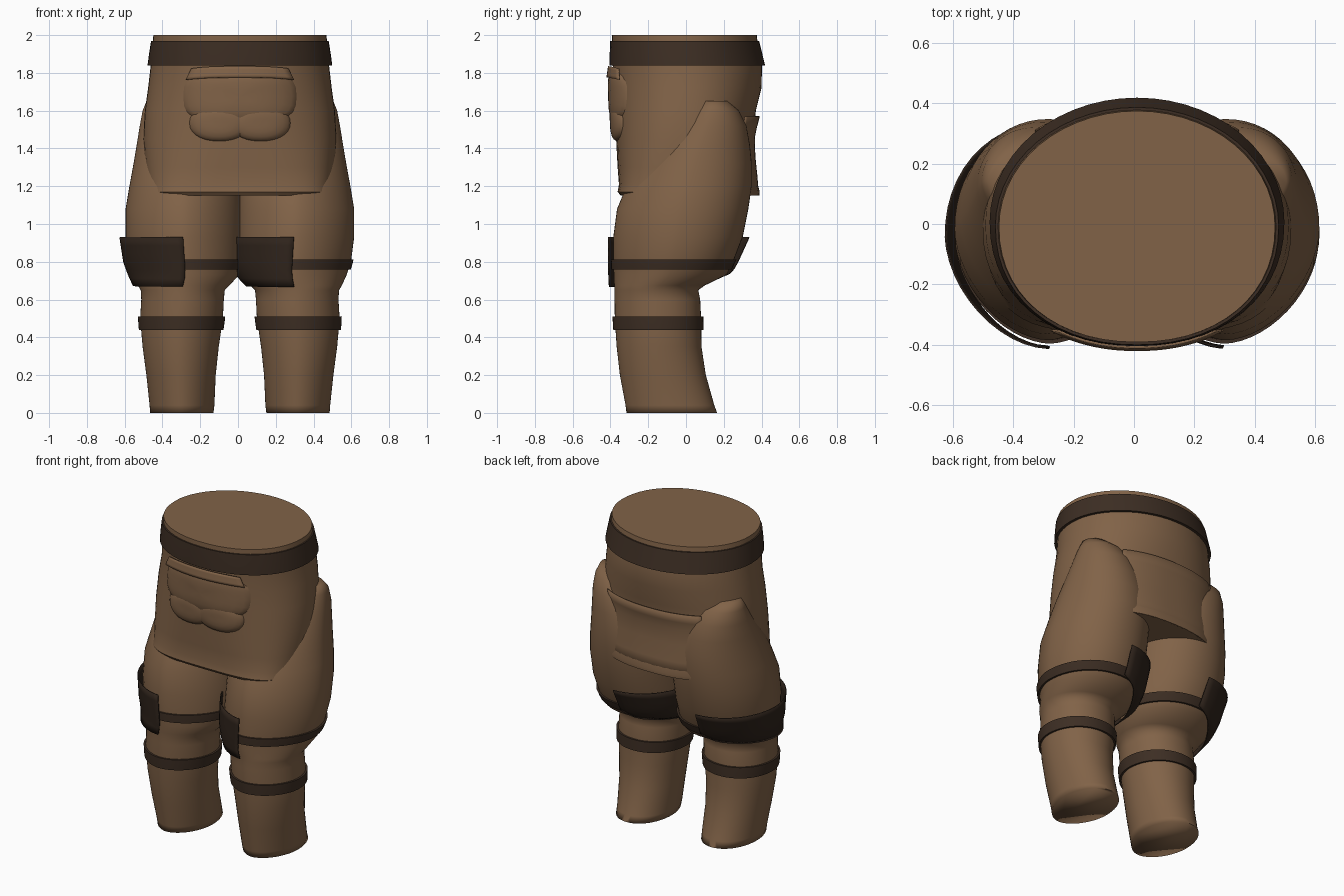
import bpy, bmesh, math

if "Cube" in bpy.data.objects:
    bpy.data.objects.remove(bpy.data.objects["Cube"])

CX = 0.01  # legs mirror about this line


def material(name, rgb):
    m = bpy.data.materials.new(name)
    m.diffuse_color = (*rgb, 1)
    m.use_nodes = True
    m.node_tree.nodes["Principled BSDF"].inputs["Base Color"].default_value = m.diffuse_color
    return m


CLOTH = material("brown cloth", (0.22, 0.124, 0.064))
STRAP = material("dark strap", (0.046, 0.027, 0.017))
PAD = material("dark pad leather", (0.028, 0.017, 0.011))

# sections: z, x min, x max, y min, y max, roundness front, roundness back
TORSO = [(1.15, -.48, .48, -.345, .388, 3.7, 2.4), (1.17, -.49, .49, -.362, .39, 3.7, 2.4),
         (1.21, -.493, .493, -.355, .38, 3.4, 2.4), (1.3, -.503, .503, -.362, .365, 2.9, 2.4),
         (1.45, -.512, .512, -.37, .355, 2.4, 2.3), (1.6, -.503, .503, -.378, .37, 2.2, 2.15),
         (1.72, -.486, .486, -.382, .40, 2.15, 2.05), (1.84, -.472, .472, -.388, .402, 2.15, 2.0),
         (1.95, -.463, .463, -.392, .38, 2.15, 2.0), (2.0, -.458, .458, -.392, .375, 2.15, 2.0)]
LEG = [(0, .14, .475, -.315, .165), (.04, .135, .478, -.32, .15),
       (.2, .128, .495, -.35, .105), (.35, .112, .515, -.367, .082),
       (.5, .09, .528, -.377, .08), (.6, .085, .522, -.378, .075),
       (.65, .08, .525, -.378, .065), (.675, .055, .54, -.38, .1),
       (.73, .005, .565, -.383, .215), (.8, -.01, .588, -.385, .25),
       (.93, -.01, .605, -.385, .30), (1.08, -.01, .605, -.365, .33),
       (1.2, .0, .585, -.315, .348), (1.32, .03, .563, -.25, .348),
       (1.42, .08, .546, -.17, .338), (1.52, .15, .53, -.08, .32),
       (1.6, .22, .515, .0, .28), (1.65, .3, .495, .06, .22)]
LEG = [s + ((1.85 if s[0] < .7 else 1.75), 2.08) for s in LEG]


def section(table, z):
    z = min(max(z, table[0][0]), table[-1][0])
    for a, b in zip(table, table[1:]):
        if z <= b[0]:
            t = (z - a[0]) / (b[0] - a[0])
            return [p + (q - p) * t for p, q in zip(a[1:], b[1:])]


def surf(table, z, ang, off=0.0, side=1):
    """Point on a superellipse section, pushed out by off."""
    x0, x1, y0, y1, front, back = section(table, z)
    c, s = math.cos(ang), math.sin(ang)
    power = front if s < 0 else back
    ex = math.copysign(abs(c) ** (2 / power), c)
    ey = math.copysign(abs(s) ** (2 / power), s)
    x = (x0 + x1) / 2 + ex * ((x1 - x0) / 2 + off)
    y = (y0 + y1) / 2 + ey * ((y1 - y0) / 2 + off)
    return (CX + side * x, y, z)


def build(name, rows, mat, closed=True, caps=False, thick=0.0, angle=40):
    bm = bmesh.new()
    grid = [[bm.verts.new(p) for p in row] for row in rows]
    n = len(grid[0])
    for a, b in zip(grid, grid[1:]):
        for i in range(n if closed else n - 1):
            j = (i + 1) % n
            bm.faces.new((a[i], a[j], b[j], b[i]))
    if caps:
        bm.faces.new(grid[0])
        bm.faces.new(grid[-1])
    bmesh.ops.recalc_face_normals(bm, faces=bm.faces)
    me = bpy.data.meshes.new(name)
    bm.to_mesh(me)
    bm.free()
    ob = bpy.data.objects.new(name, me)
    bpy.context.collection.objects.link(ob)
    me.materials.append(mat)
    bpy.ops.object.select_all(action='DESELECT')
    ob.select_set(True)
    bpy.context.view_layer.objects.active = ob
    bpy.ops.object.shade_smooth_by_angle(angle=math.radians(angle))
    if thick:
        mod = ob.modifiers.new("thickness", "SOLIDIFY")
        mod.thickness = thick
        mod.offset = 0
    return ob


def ring(table, z, off=0.0, side=1, n=56):
    return [surf(table, z, 2 * math.pi * i / n, off, side) for i in range(n)]


def arc(table, z0, z1, a0, a1, off0, off1, side=1, n=24):
    """Row of points whose height (late in the sweep) and offset change along the arc."""
    return [surf(table, z0 + (z1 - z0) * (i / n) ** 4, math.radians(a0 + (a1 - a0) * i / n),
                 off0 + (off1 - off0) * i / n, side) for i in range(n + 1)]


# torso with hem, and waist belt
build("torso", [ring(TORSO, s[0]) for s in TORSO], CLOTH, caps=True)
build("waist_belt", [ring(TORSO, 1.84, 0), ring(TORSO, 1.84, .017), ring(TORSO, 1.90, .014),
                     ring(TORSO, 1.97, .009), ring(TORSO, 1.97, 0)], STRAP)


def front_y(x, z):
    x0, x1, y0, y1, p, _ = section(TORSO, z)
    h = (x1 - x0) / 2
    return (y0 + y1) / 2 + (y0 - y1) / 2 * (1 - min(1, abs(x / h)) ** p) ** (1 / p)


def bulge(name, cx, cz, hx, hz, depth, power=3.0):
    """Padded cloth pillow sitting on the front of the torso."""
    n, rows = 28, []
    for r in (1.0, .97, .9, .75, .5, .25, .02):
        row = []
        for i in range(n):
            a = 2 * math.pi * i / n
            c, s = math.cos(a), math.sin(a)
            x = cx + hx * r * math.copysign(abs(c) ** (2 / power), c)
            z = cz + hz * r * math.copysign(abs(s) ** (2 / power), s)
            row.append((CX + x, front_y(x, z) + .008 - (depth + .008) * (1 - r ** 4) ** .5, z))
        rows.append(row)
    build(name, rows, CLOTH, caps=True)


# front pouch: body, two lower lobes, folded flap
bulge("pouch_body", 0, 1.675, .305, .145, .032)
for side, label in ((-1, "left"), (1, "right")):
    bulge("pouch_lobe_" + label, side * .11, 1.535, .16, .098, .03, 2.2)
flap = []
for k in range(5):
    t = k / 4
    hw = .285 - .03 * t
    z = 1.775 + .06 * t
    flap.append([(CX + hw * u / 8, front_y(hw * u / 8, z) - .033 + .012 * t, z - .012 * (abs(u) / 8) ** 3)
                 for u in range(-8, 9)])
build("pouch_flap", flap, CLOTH, closed=False, thick=.008)

# rear pocket with an open lip at the top
build("rear_pocket", [arc(TORSO, z, z, 52, 128, o, o) for z, o in
                      ((1.15, -.004), (1.25, .003), (1.36, .004), (1.46, .007), (1.51, .012), (1.57, .022))],
      CLOTH, closed=False, thick=.004)


def strap(name, z0, z1, side, off=.012):
    z = (z0, z0, (z0 + z1) / 2, z1, z1)
    build(name, [ring(LEG, h, o, side) for h, o in zip(z, (0, off, off, off, 0))], STRAP)


# legs, straps and thigh pads
for side, label in ((-1, "left"), (1, "right")):
    build("leg_" + label, [ring(LEG, s[0], 0, side) for s in LEG], CLOTH, caps=True, angle=110)
    strap("shin_strap_" + label, .44, .51, side)
    strap("thigh_strap_" + label, .76, .812, side)
    # each pad wraps the same (left-hand) half of its leg
    a0, a1 = (-89, 88) if side < 0 else (267, 92)
    rows = []
    for k in range(7):
        t = k / 6
        rows.append(arc(LEG, .668 + .262 * t, .765 + .165 * t, a0, a1,
                        .026, .022 + .012 * t, side))
    build("thigh_pad_" + label, rows, PAD, closed=False, thick=.006)
